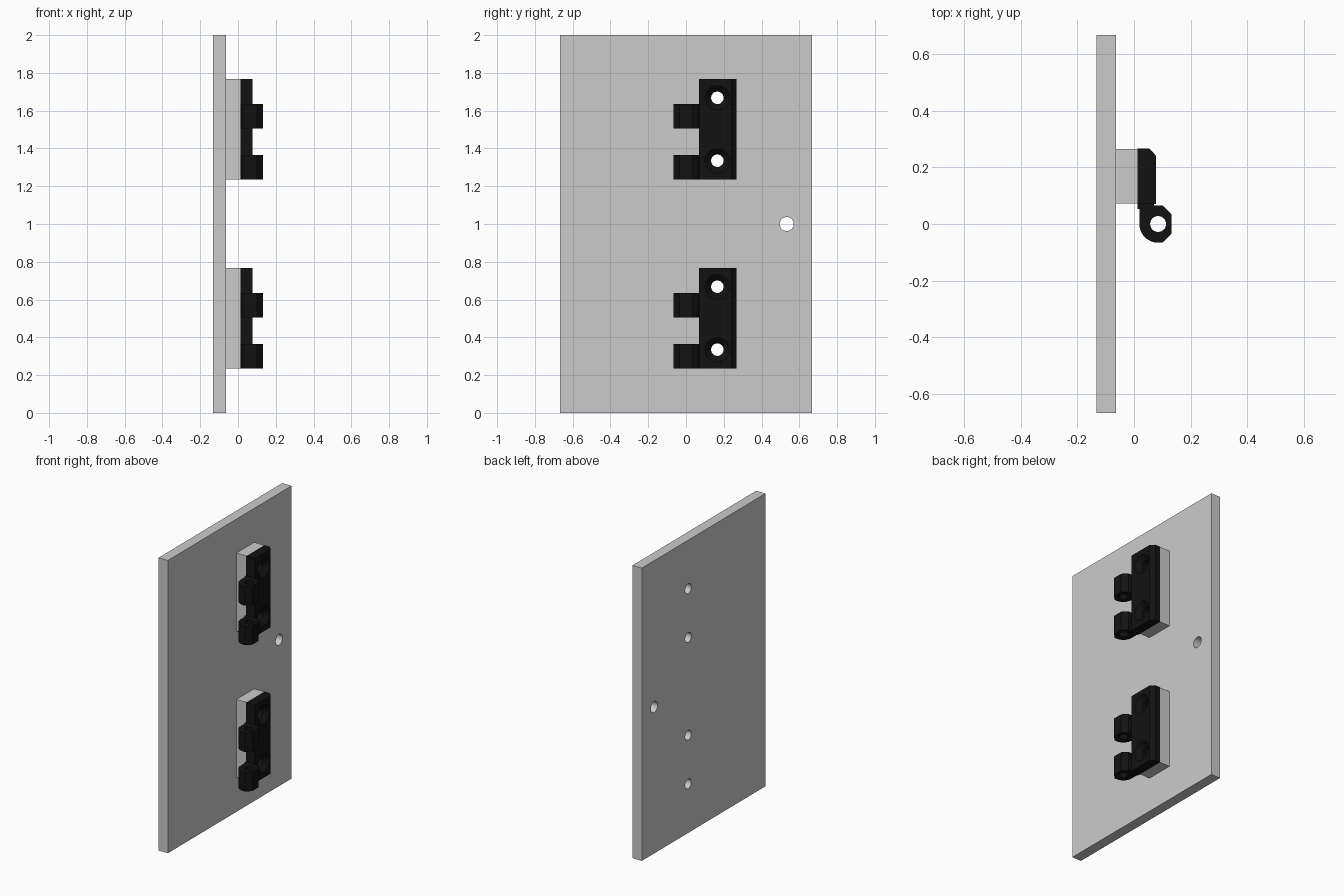
import bpy, bmesh, math
from mathutils import Matrix

if "Cube" in bpy.data.objects:
    bpy.data.objects.remove(bpy.data.objects["Cube"])

black = bpy.data.materials.new("black_plastic")
black.diffuse_color = (0.006, 0.006, 0.006, 1)
black.use_nodes = True
black.node_tree.nodes["Principled BSDF"].inputs["Base Color"].default_value = black.diffuse_color


def add_mesh(name, bm):
    bmesh.ops.recalc_face_normals(bm, faces=bm.faces)
    mesh = bpy.data.meshes.new(name)
    bm.to_mesh(mesh)
    bm.free()
    ob = bpy.data.objects.new(name, mesh)
    bpy.context.collection.objects.link(ob)
    return ob


def prism(name, points, z0, z1):
    """Extrude an xy outline from z0 to z1."""
    bm = bmesh.new()
    face = bm.faces.new([bm.verts.new((x, y, z0)) for x, y in points])
    top = bmesh.ops.extrude_face_region(bm, geom=[face])
    verts = [v for v in top["geom"] if isinstance(v, bmesh.types.BMVert)]
    bmesh.ops.translate(bm, verts=verts, vec=(0, 0, z1 - z0))
    return add_mesh(name, bm)


def box(name, x0, x1, y0, y1, z0, z1):
    return prism(name, [(x0, y0), (x1, y0), (x1, y1), (x0, y1)], z0, z1)


def cone(name, r1, r2, depth, loc, axis):
    bm = bmesh.new()
    rot = Matrix.Rotation(math.pi / 2, 4, 'Y') if axis == 'X' else Matrix()
    bmesh.ops.create_cone(bm, cap_ends=True, segments=40, radius1=r1, radius2=r2,
                          depth=depth, matrix=Matrix.Translation(loc) @ rot)
    ob = add_mesh(name, bm)
    ob.hide_render = True
    return ob


def boolean(ob, tool, op='DIFFERENCE'):
    mod = ob.modifiers.new(op, 'BOOLEAN')
    mod.operation, mod.object, mod.solver = op, tool, 'EXACT'
    bpy.context.view_layer.objects.active = ob
    bpy.ops.object.modifier_apply(modifier=mod.name)
    bpy.data.objects.remove(tool)


def drill(ob, r, y, z):
    boolean(ob, cone("drill", r, r, 1, (0, y, z), 'X'))


def smooth(ob):
    bpy.ops.object.select_all(action='DESELECT')
    ob.select_set(True)
    bpy.context.view_layer.objects.active = ob
    bpy.ops.object.shade_smooth_by_angle(angle=math.radians(25))


BACK, FRONT, LEAF = -0.063, 0.013, 0.078
PIN = (0.085, 0.0)
HOLE_Y, HOLE_R = 0.166, 0.033

# Door panel with a lock hole
panel = box("panel", -0.133, BACK, -0.667, 0.667, 0, 2)
drill(panel, 0.037, 0.533, 1.0)

# Outlines of the hinge leaf and of its knuckle (half round, half octagonal)
leaf_outline = [(FRONT, 0.07), (LEAF, 0.07), (LEAF, 0.241), (0.053, 0.267), (FRONT, 0.267)]
arc = [(PIN[0] - 0.066 * math.sin(a), PIN[1] - 0.066 * math.cos(a))
       for a in (math.pi / 2 * i / 12 for i in range(13))]
knuckle_outline = arc + [(0.019, 0.053), (FRONT, 0.053), (FRONT, 0.08), (0.07, 0.08),
                         (0.07, 0.066), (0.1, 0.066), (0.132, 0.034),
                         (0.132, -0.034), (0.1, -0.066)]

for label, base in (("lower", 0.235), ("upper", 1.235)):
    # Spacer block and hinge leaf with its two knuckles
    spacer = box(label + "_spacer", BACK, FRONT, 0.073, 0.265, base, base + 0.533)
    hinge = prism(label + "_hinge", leaf_outline, base, base + 0.533)
    for z in (base, base + 0.27):
        boolean(hinge, prism("knuckle", knuckle_outline, z, z + 0.13), 'UNION')
    boolean(hinge, cone("pin_bore", 0.028, 0.028, 2, (*PIN, base + 0.2), 'Z'))
    # Screw holes, countersunk in the leaf
    for z in (base + 0.1, base + 0.433):
        for part in (panel, spacer, hinge):
            drill(part, HOLE_R, HOLE_Y, z)
        boolean(hinge, cone("countersink", 0.03, 0.066, 0.036,
                            (LEAF - 0.017, HOLE_Y, z), 'X'))
    hinge.data.materials.clear()
    hinge.data.materials.append(black)
    for poly in hinge.data.polygons:
        poly.material_index = 0
    smooth(hinge)
    smooth(spacer)
smooth(panel)
